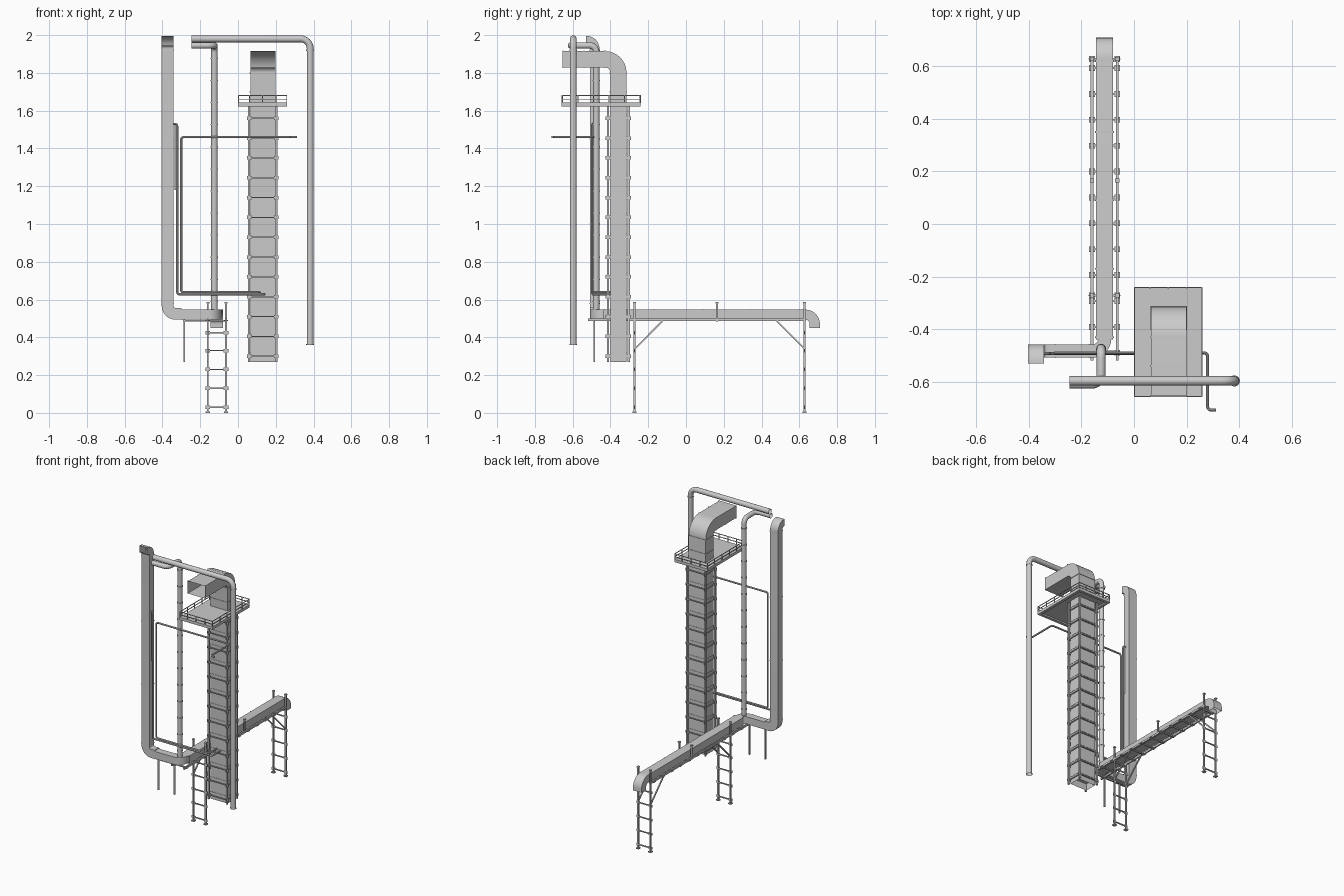
import bpy, bmesh, math
from mathutils import Vector as V

if "Cube" in bpy.data.objects:
    bpy.data.objects.remove(bpy.data.objects["Cube"])


def finish(name, bm, smooth=False):
    bmesh.ops.recalc_face_normals(bm, faces=bm.faces)
    me = bpy.data.meshes.new(name)
    bm.to_mesh(me)
    bm.free()
    ob = bpy.data.objects.new(name, me)
    bpy.context.collection.objects.link(ob)
    if smooth:
        bpy.context.view_layer.objects.active = ob
        ob.select_set(True)
        bpy.ops.object.shade_smooth_by_angle(angle=math.radians(35))
        ob.select_set(False)
    return ob


def rect(w, h):
    return [(-w / 2, -h / 2), (w / 2, -h / 2), (w / 2, h / 2), (-w / 2, h / 2)]


def circle(r, n=20):
    return [(r * math.cos(2 * math.pi * i / n), r * math.sin(2 * math.pi * i / n)) for i in range(n)]


def add_sweep(bm, pts, prof, u, bend=0.0, cap=False, steps=8):
    # sweep a section along a path with quarter-circle corners
    pts = [V(p) for p in pts]
    dirs = [(b - a).normalized() for a, b in zip(pts, pts[1:])]
    st = [(pts[0], dirs[0])]
    for p, a, b in zip(pts[1:-1], dirs, dirs[1:]):
        for i in range(steps + 1):
            s, c = math.sin(i / steps * math.pi / 2), math.cos(i / steps * math.pi / 2)
            st.append((p - a * bend * (1 - s) + b * bend * (1 - c), a * c + b * s))
    st.append((pts[-1], dirs[-1]))
    u, prev, rings = V(u).normalized(), dirs[0], []
    for p, t in st:
        u = prev.rotation_difference(t) @ u
        v, prev = t.cross(u), t
        rings.append([bm.verts.new(p + u * x + v * y) for x, y in prof])
    n = len(prof)
    for r, s in zip(rings, rings[1:]):
        for i in range(n):
            bm.faces.new((r[i], r[(i + 1) % n], s[(i + 1) % n], s[i]))
    if cap:
        bm.faces.new(rings[0])
        bm.faces.new(rings[-1])


def sweep(name, pts, prof, u, bend=0.0, cap=False):
    bm = bmesh.new()
    add_sweep(bm, pts, prof, u, bend, cap)
    return finish(name, bm, True)


def boxes(name, items):
    # items: (x0, x1, y0, y1, z0, z1)
    bm = bmesh.new()
    for x0, x1, y0, y1, z0, z1 in items:
        vs = bmesh.ops.create_cube(bm, size=1)['verts']
        for v in vs:
            v.co = V(((x0 + x1) / 2 + v.co.x * (x1 - x0), (y0 + y1) / 2 + v.co.y * (y1 - y0),
                      (z0 + z1) / 2 + v.co.z * (z1 - z0)))
    return finish(name, bm)


def cb(x, y, z, sx, sy, sz):
    return (x - sx / 2, x + sx / 2, y - sy / 2, y + sy / 2, z - sz / 2, z + sz / 2)


def bar(axis, a, b, p, q, t):
    # square bar along an axis; p, q are the other two coordinates
    r = [(p - t / 2, p + t / 2), (q - t / 2, q + t / 2)]
    r.insert(axis, (a, b))
    return r[0] + r[1] + r[2]


# Tower duct with outlet elbow
TX, TY = 0.132, -0.358
sweep("tower_duct", [(TX, TY, 0.27), (TX, TY, 1.872), (TX, -0.655, 1.872)],
      rect(0.134, 0.086), (1, 0, 0), 0.07)
boxes("tower_duct_seams", [cb(TX, TY, z, 0.14, 0.092, 0.005) for z in (1.70, 1.80)]
      + [cb(TX, TY, 0.32 + 0.105 * i, 0.138, 0.09, 0.004) for i in range(13)])
bm = bmesh.new()
for y in (-0.43, -0.54, -0.652):
    add_sweep(bm, [(TX, y - 0.003, 1.872), (TX, y + 0.003, 1.872)], rect(0.14, 0.092), (1, 0, 0))
finish("outlet_seams", bm)

# Tower lattice frame
xs, ys = (0.059, 0.203), (-0.413, -0.303)
frame = [bar(2, 0.27, 1.625, x, y, 0.011) for x in xs for y in ys]
for i in range(13):
    z = 0.30 + 0.105 * i
    for y in ys:
        frame.append(bar(0, xs[0], xs[1], y, z, 0.006))
        frame += [cb(x, y, z, 0.024, 0.004, 0.018) for x in xs]
    for x in xs:
        frame.append(bar(1, ys[0], ys[1], x, z, 0.006))
        frame += [cb(x, y, z, 0.004, 0.024, 0.018) for y in ys]
boxes("tower_frame", frame)

# Platform and railing
px, py = (0.0, 0.26), (-0.658, -0.24)
boxes("platform", [px + py + (1.632, 1.642)]
      + [bar(0, px[0], px[1], y, 1.632, 0.02) for y in (py[0] + 0.01, py[1] - 0.01)]
      + [bar(1, py[0], py[1], x, 1.632, 0.02) for x in (0.01, 0.25)])
rail = []
for z in (1.66, 1.68):
    rail += [bar(0, px[0], px[1], y, z, 0.004) for y in (py[0] + .002, py[1] - .002)]
    rail += [bar(1, py[0], py[1], x, z, 0.004) for x in (0.002, 0.258)]
for i in range(6):
    y = py[0] + 0.003 + i * 0.0824
    rail += [bar(2, 1.64, 1.682, x, y, 0.005) for x in (0.002, 0.258)]
for x in (0.06, 0.13, 0.20):
    rail += [bar(2, 1.64, 1.682, x, y, 0.005) for y in (py[0] + .002, py[1] - .002)]
boxes("platform_railing", rail)

# Left rectangular duct, connecting duct and long horizontal duct
sweep("riser_duct", [(-0.373, -0.53, 1.97), (-0.373, -0.483, 1.97), (-0.373, -0.483, 0.525), (-0.30, -0.483, 0.525)],
      rect(0.062, 0.05), (1, 0, 0), 0.042)
sweep("connecting_duct", [(-0.30, -0.483, 0.522), (-0.112, -0.483, 0.522), (-0.112, -0.43, 0.522)],
      rect(0.05, 0.053), (0, 1, 0), 0.045)
CX = -0.112
sweep("horizontal_duct", [(CX, -0.44, 0.52), (CX, 0.682, 0.52), (CX, 0.682, 0.45)],
      rect(0.066, 0.054), (1, 0, 0), 0.05)
bm = bmesh.new()
for y in (-0.43, -0.17, 0.09, 0.35, 0.62):
    add_sweep(bm, [(CX, y - .003, .52), (CX, y + .003, .52)], rect(0.071, 0.059), (1, 0, 0))
for x in (-0.30, -0.17):
    add_sweep(bm, [(x - .003, -0.483, .522), (x + .003, -0.483, .522)], rect(0.054, 0.058), (0, 1, 0))
for z in (0.58, 1.0, 1.45, 1.92):
    add_sweep(bm, [(-0.373, -0.483, z - .003), (-0.373, -0.483, z + .003)], rect(0.066, 0.054), (1, 0, 0))
finish("duct_seams", bm)

# Round pipes
sweep("left_round_pipe", [(-0.125, -0.475, 0.535), (-0.125, -0.475, 1.945), (-0.125, -0.609, 1.945),
                          (-0.245, -0.609, 1.945)], circle(0.017), (1, 0, 0), 0.035)
sweep("right_round_pipe", [(-0.245, -0.597, 1.98), (0.382, -0.597, 1.98), (0.382, -0.597, 0.36)],
      circle(0.018), (0, 1, 0), 0.05)
bm = bmesh.new()
for i in range(12):
    z = 0.59 + 0.117 * i
    add_sweep(bm, [(-0.125, -0.475, z - .003), (-0.125, -0.475, z + .003)], circle(0.0195), (1, 0, 0), cap=True)
for z in (0.363, 1.92):
    add_sweep(bm, [(0.382, -0.597, z - .003), (0.382, -0.597, z + .003)], circle(0.021), (1, 0, 0), cap=z > 1)
finish("pipe_collars", bm, True)

# Thin service pipes
TH = circle(0.006, 10)
sweep("thin_pipe_outer", [(-0.345, -0.493, 1.53), (-0.322, -0.493, 1.53), (-0.322, -0.493, 0.628),
                          (0.14, -0.493, 0.628), (0.14, -0.40, 0.628)], TH, (0, 1, 0), 0.011, True)
sweep("thin_pipe_inner", [(0.312, -0.708, 1.46), (0.28, -0.708, 1.46), (0.28, -0.49, 1.46), (-0.301, -0.49, 1.46),
                          (-0.301, -0.49, 0.638), (0.115, -0.49, 0.638), (0.115, -0.40, 0.638)],
      TH, (0, 0, 1), 0.014, True)
boxes("thin_pipe_clip", [bar(2, 1.18, 1.53, -0.332, -0.493, 0.006)])

# Trestles under the horizontal duct
lx = (-0.160, -0.064)
tres = []
for y in (-0.272, 0.628):
    for x in lx:
        tres += [bar(2, 0, 0.585, x, y, 0.01), cb(x, y, 0.004, 0.022, 0.022, 0.008)]
    for z in (0.03, 0.13, 0.23, 0.33, 0.425):
        tres.append(bar(0, lx[0], lx[1], y, z, 0.007))
        tres += [cb(x, y, z, 0.026, 0.004, 0.018) for x in lx]
for x in lx:
    tres.append(bar(2, 0.485, 0.585, x, 0.165, 0.01))
    tres += [cb(x, y, 0.583, 0.016, 0.016, 0.006) for y in (-0.272, 0.165, 0.628)]
boxes("trestles", tres)
bm = bmesh.new()
for x in lx:
    for a, b in ((-0.27, -0.125), (0.626, 0.481)):
        add_sweep(bm, [(x, a, 0.34), (x, b, 0.486)], rect(0.008, 0.008), (1, 0, 0), cap=True)
finish("diagonal_struts", bm)

# Ladder-like tray carrying the horizontal duct
tray = [(x - .005, x + .005, -0.52, 0.635, 0.486, 0.50) for x in lx]
for i in range(12):
    y = -0.49 + 0.0985 * i
    tray.append(bar(0, lx[0], lx[1], y, 0.489, 0.007))
    tray += [cb(x, y, 0.489, 0.022, 0.022, 0.005) for x in lx]
boxes("support_tray", tray)

# Hanging posts under the connecting duct
boxes("connecting_duct_posts", [bar(2, 0.27, 0.495, x, -0.485, 0.009) for x in (-0.285, -0.16)]
      + [bar(0, -0.29, -0.065, -0.485, 0.488, 0.009)])
